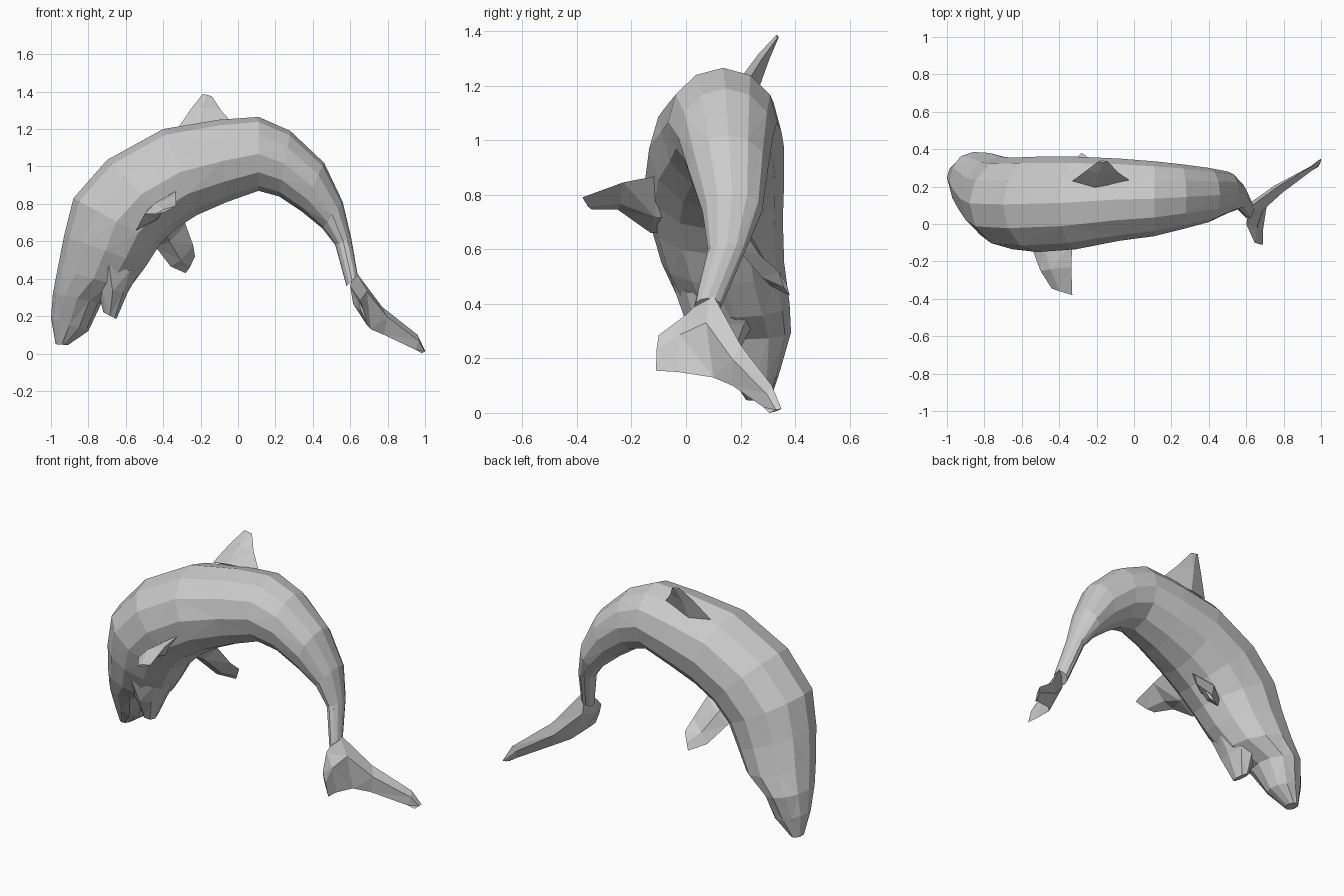
import bpy, bmesh, math
from mathutils import Vector


def loft(name, rings):
    """Skin a list of equal-sized rings, cap both ends, triangulate into flat facets."""
    bm = bmesh.new()
    vs = [[bm.verts.new(p) for p in r] for r in rings]
    n = len(rings[0])
    for a, b in zip(vs, vs[1:]):
        for i in range(n):
            j = (i + 1) % n
            bm.faces.new((a[i], a[j], b[j], b[i]))
    bm.faces.new(vs[0])
    bm.faces.new(vs[-1])
    bmesh.ops.recalc_face_normals(bm, faces=bm.faces[:])
    bmesh.ops.triangulate(bm, faces=bm.faces[:], quad_method='SHORT_EDGE')
    me = bpy.data.meshes.new(name)
    bm.to_mesh(me)
    bm.free()
    ob = bpy.data.objects.new(name, me)
    bpy.context.collection.objects.link(ob)
    return ob


def ellipse_ring(back_x, back_z, belly_x, belly_z, y0, y1, sides=12):
    """Cross-section spanning a back point, a belly point and a y range."""
    c = Vector(((back_x + belly_x) / 2, (y0 + y1) / 2, (back_z + belly_z) / 2))
    u = Vector(((back_x - belly_x) / 2, 0, (back_z - belly_z) / 2))
    v = Vector((0, (y1 - y0) / 2, 0))
    ts = [2 * math.pi * k / sides for k in range(sides)]
    return [c + u * math.cos(t) + v * math.sin(t) for t in ts]


def fin(name, stations):
    """Blade lofted from (leading point, trailing point, half thickness) stations."""
    ls = [Vector(s[0]) for s in stations]
    rs = [Vector(s[1]) for s in stations]
    span = (ls[-1] + rs[-1]) - (ls[0] + rs[0])
    rings = []
    for l, r, s in zip(ls, rs, stations):
        n = (r - l).cross(span).normalized() * s[2]
        m = l.lerp(r, 0.4)
        rings.append([l, m + n, r, m - n])
    return loft(name, rings)


# Arched body with upper jaw, snout to tail stem
body = [
    (-0.975, 0.05, -0.91, 0.045, 0.22, 0.31),
    (-1.00, 0.19, -0.80, 0.12, 0.15, 0.345),
    (-0.99, 0.32, -0.73, 0.27, 0.06, 0.385),
    (-0.965, 0.45, -0.58, 0.35, -0.02, 0.38),
    (-0.93, 0.63, -0.49, 0.47, -0.09, 0.36),
    (-0.88, 0.83, -0.42, 0.58, -0.135, 0.355),
    (-0.70, 1.035, -0.33, 0.67, -0.15, 0.36),
    (-0.40, 1.20, -0.22, 0.74, -0.135, 0.36),
    (-0.10, 1.25, -0.06, 0.81, -0.09, 0.35),
    (0.11, 1.265, 0.11, 0.87, -0.065, 0.335),
    (0.28, 1.19, 0.22, 0.84, -0.03, 0.32),
    (0.46, 1.02, 0.34, 0.76, 0.01, 0.30),
    (0.56, 0.81, 0.45, 0.67, 0.06, 0.28),
    (0.605, 0.62, 0.52, 0.58, 0.08, 0.22),
    (0.64, 0.42, 0.58, 0.36, 0.03, 0.13),
]
loft("body", [ellipse_ring(*s) for s in body])

# Lower jaw
jaw = [
    (-0.85, 0.52, -0.53, 0.43, -0.05, 0.30),
    (-0.75, 0.34, -0.59, 0.325, 0.0, 0.25),
    (-0.72, 0.22, -0.65, 0.185, 0.07, 0.18),
]
loft("lower_jaw", [ellipse_ring(*s, sides=8) for s in jaw])

# Dorsal fin
fin("dorsal_fin", [
    ((-0.33, 0.23, 1.19), (-0.02, 0.23, 1.22), 0.04),
    ((-0.25, 0.29, 1.31), (-0.09, 0.28, 1.30), 0.022),
    ((-0.19, 0.335, 1.385), (-0.14, 0.335, 1.375), 0.006),
])

# Flippers
fin("near_flipper", [
    ((-0.52, 0.0, 0.66), (-0.33, 0.0, 0.87), 0.045),
    ((-0.545, -0.13, 0.66), (-0.33, -0.10, 0.87), 0.035),
    ((-0.50, -0.25, 0.745), (-0.335, -0.23, 0.845), 0.022),
    ((-0.44, -0.345, 0.745), (-0.33, -0.38, 0.79), 0.008),
])
fin("far_flipper", [
    ((-0.47, 0.16, 0.62), (-0.30, 0.12, 0.76), 0.045),
    ((-0.44, 0.23, 0.57), (-0.28, 0.20, 0.69), 0.035),
    ((-0.36, 0.31, 0.465), (-0.24, 0.27, 0.58), 0.022),
    ((-0.28, 0.38, 0.43), (-0.23, 0.34, 0.52), 0.008),
])

# Tail fluke, lofted from one lobe tip to the other
fin("tail_fluke", [
    ((0.645, -0.10, 0.285), (0.69, -0.11, 0.155), 0.008),
    ((0.60, 0.0, 0.36), (0.69, -0.03, 0.15), 0.025),
    ((0.62, 0.09, 0.45), (0.71, 0.10, 0.13), 0.04),
    ((0.77, 0.20, 0.25), (0.78, 0.17, 0.10), 0.03),
    ((0.96, 0.315, 0.10), (0.95, 0.285, 0.02), 0.012),
    ((1.0, 0.35, 0.015), (0.985, 0.305, 0.0), 0.005),
])
